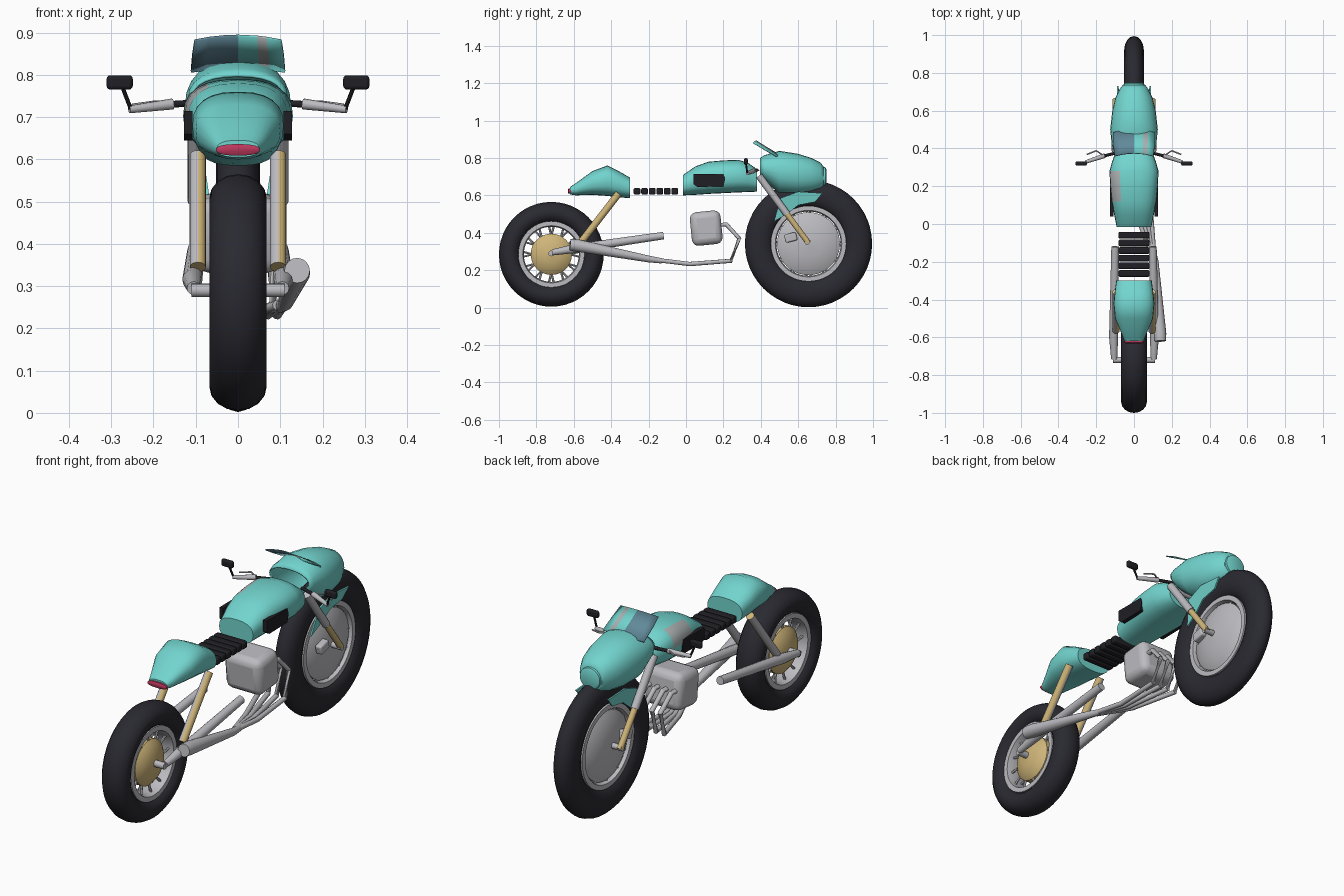
import bpy, bmesh
from math import sin, cos, pi, copysign
from mathutils import Vector

cube = bpy.data.objects.get("Cube")
if cube:
    bpy.data.objects.remove(cube, do_unlink=True)


def material(name, rgb):
    m = bpy.data.materials.new(name)
    m.use_nodes = True
    m.diffuse_color = (*rgb, 1)
    bsdf = next(n for n in m.node_tree.nodes if n.type == 'BSDF_PRINCIPLED')
    bsdf.inputs["Base Color"].default_value = (*rgb, 1)
    return m


TEAL = material("teal_paint", (0.17, 0.66, 0.62))
RUBBER = material("rubber", (0.022, 0.022, 0.03))
BLACK = material("black_trim", (0.014, 0.014, 0.018))
METAL = material("silver_metal", (0.50, 0.50, 0.53))
GOLD = material("gold_metal", (0.62, 0.46, 0.19))
RED = material("red_lens", (0.50, 0.04, 0.11))
GLASS = material("slate_glass", (0.12, 0.25, 0.32))
STRIPE = material("grey_stripe", (0.42, 0.45, 0.45))


def finish(name, bm, mats, angle=40, rule=None):
    bmesh.ops.recalc_face_normals(bm, faces=bm.faces)
    me = bpy.data.meshes.new(name)
    bm.to_mesh(me)
    bm.free()
    for m in mats:
        me.materials.append(m)
    if rule:
        for p in me.polygons:
            p.material_index = rule(p)
    ob = bpy.data.objects.new(name, me)
    bpy.context.collection.objects.link(ob)
    bpy.ops.object.select_all(action='DESELECT')
    ob.select_set(True)
    bpy.context.view_layer.objects.active = ob
    bpy.ops.object.shade_smooth_by_angle(angle=angle * pi / 180)
    return ob


def skin(bm, rings, caps=(True, True), loop=False):
    """Bridge closed rings of points into a surface."""
    vs = [[bm.verts.new(p) for p in r] for r in rings]
    pairs = list(zip(vs, vs[1:])) + ([(vs[-1], vs[0])] if loop else [])
    for a, b in pairs:
        for i in range(len(a)):
            j = (i + 1) % len(a)
            bm.faces.new((a[i], a[j], b[j], b[i]))
    if not loop:
        for use, ring in zip(caps, (vs[0], vs[-1])):
            if use:
                bm.faces.new(ring)


def body(name, sections, mats, power=0.8, caps=(True, True), rule=None, n=24):
    """Loft rounded sections (y, bottom, top, half width)."""
    rings = []
    for y, lo, hi, w in sections:
        ring = []
        for i in range(n):
            c, s = cos(2 * pi * i / n), sin(2 * pi * i / n)
            ring.append((copysign(abs(c) ** power, c) * w, y,
                         (lo + hi) / 2 + copysign(abs(s) ** power, s) * (hi - lo) / 2))
        rings.append(ring)
    bm = bmesh.new()
    skin(bm, rings, caps)
    return finish(name, bm, mats, 50, rule)


def add_tube(bm, path, radii, n=12):
    pts = [Vector(p) for p in path]
    rings = []
    for i, p in enumerate(pts):
        d = (pts[min(i + 1, len(pts) - 1)] - pts[max(i - 1, 0)]).normalized()
        u = d.cross(Vector((0.02, 0.1, 1))).normalized()
        v = d.cross(u)
        rings.append([p + radii[i] * (u * cos(2 * pi * k / n) + v * sin(2 * pi * k / n))
                      for k in range(n)])
    skin(bm, rings)


def tube(name, path, radii, mat, n=12):
    if not isinstance(radii, (list, tuple)):
        radii = [radii] * len(path)
    bm = bmesh.new()
    add_tube(bm, path, radii, n)
    return finish(name, bm, [mat])


def box(name, centre, size, mat, bevel=0.01, tilt=0):
    bm = bmesh.new()
    bmesh.ops.create_cube(bm, size=1)
    bmesh.ops.scale(bm, vec=size, verts=bm.verts)
    ob = finish(name, bm, [mat], 60)
    ob.location = centre
    ob.rotation_euler.x = tilt
    mod = ob.modifiers.new("bevel", 'BEVEL')
    mod.width, mod.segments = bevel, 3
    return ob


def lathe(name, y, z, profile, mat, n=48):
    """Spin a closed profile (x, radius) around the axle."""
    bm = bmesh.new()
    skin(bm, [[(x, y + r * cos(2 * pi * i / n), z + r * sin(2 * pi * i / n))
               for x, r in profile] for i in range(n)], loop=True)
    return finish(name, bm, [mat], 35)


def plate(name, outline, x_of_z, thick, mat):
    """Side plate with a (y, z) outline; x follows the height."""
    bm = bmesh.new()
    skin(bm, [[(x_of_z(z) + t, y, z) for y, z in outline] for t in (0, thick)])
    return finish(name, bm, [mat], 30)


def wheel(label, y, z, outer, inner, half, hub, hub_half, hub_mat):
    mid, h = (outer + inner) / 2, (outer - inner) / 2
    tyre = [(half * cos(a), mid + h * sin(a)) for a in (2 * pi * i / 16 for i in range(16))]
    lathe(label + "_tyre", y, z, tyre, RUBBER)
    w = half * 0.72
    lathe(label + "_rim", y, z, [(-w, inner + .012), (-w, inner - .012), (-w * .5, inner - .018),
                                 (w * .5, inner - .018), (w, inner - .012), (w, inner + .012)], METAL)
    # domed hub cover
    dome = [(hub_half, .002), (hub_half * .93, hub * .4), (hub_half * .7, hub * .8), (hub_half * .4, hub)]
    lathe(label + "_hub", y, z, dome + [(-x, r) for x, r in reversed(dome)], hub_mat)
    bm = bmesh.new()
    for i in range(12):
        for s in (-1, 1):
            a = 2 * pi * i / 12
            b = a + s * 0.1
            add_tube(bm, [(s * hub_half * .3, y + hub * .9 * cos(a), z + hub * .9 * sin(a)),
                          (s * w * .5, y + inner * cos(b), z + inner * sin(b))], [.006, .006], 6)
    finish(label + "_spokes", bm, [METAL])


wheel("rear", -.72, .285, .28, .165, .068, .11, .06, GOLD)
wheel("front", .655, .342, .34, .19, .052, .168, .06, METAL)

# Bodywork
body("tail_cowl", [(-.62, .605, .645, .05), (-.59, .6, .665, .062), (-.5, .603, .73, .1),
                   (-.42, .597, .76, .108), (-.36, .59, .73, .102), (-.3, .585, .695, .094)], [TEAL])
body("tail_light", [(-.632, .615, .63, .044), (-.628, .609, .636, .052),
                    (-.612, .609, .636, .052)], [RED])
body("tank", [(-.015, .6, .71, .092), (.05, .603, .755, .105), (.12, .608, .78, .118),
              (.2, .612, .787, .126), (.28, .616, .79, .13), (.33, .618, .775, .116),
              (.38, .62, .74, .098)], [TEAL, STRIPE],
     rule=lambda p: int(.12 < p.center.y < .28 and p.center.x < -.08 and p.center.z > .70))
shell = body("front_fairing", [(.395, .71, .80, .108), (.42, .675, .815, .118), (.5, .61, .838, .126),
                               (.6, .605, .822, .115), (.67, .615, .8, .098), (.72, .63, .775, .072),
                               (.735, .645, .755, .06)], [TEAL], power=.9, caps=(False, True))
mod = shell.modifiers.new("shell", 'SOLIDIFY')
mod.thickness = .006
body("headlight", [(.72, .645, .755, .056), (.745, .648, .75, .054), (.75, .658, .74, .043)],
     [TEAL], power=1)

# Windscreen with painted half and stripe
xs = [-.112, -.075, -.035, 0, .05, .075, .112]
bm = bmesh.new()
rows = [[bm.verts.new((x * k, y - x * x * 1.2, z - x * x * d)) for x in xs]
        for k, y, z, d in ((1, .5, .818, .7), (.97, .43, .86, .8), (.92, .375, .895, .9))]
for a, b in zip(rows, rows[1:]):
    for i in range(len(xs) - 1):
        bm.faces.new((a[i], a[i + 1], b[i + 1], b[i]))
screen = finish("windscreen", bm, [GLASS, TEAL, STRIPE], 40,
                lambda p: 0 if p.center.x < 0 else 2 if .045 < p.center.x < .072 else 1)
mod = screen.modifiers.new("thickness", 'SOLIDIFY')
mod.thickness = .005

# Ribbed seat
for i in range(6):
    box("seat_rib_%d" % (i + 1), (0, -.262 + .0405 * i, .622), (.164, .036, .036), BLACK, .009)

# Engine
box("engine", (0, .108, .425), (.2, .165, .18), METAL, .035, .1)

# Exhaust headers gathering into one silencer
for i, x in enumerate((-.07, -.025, .02, .065)):
    tube("header_%d" % (i + 1), [(x, .16, .44), (x, .215, .445), (x + .01, .285, .37),
                                 (x + .02, .24, .25), (.06 + x * .5, .02, .233),
                                 (.1 + x * .1, -.16, .255)], .012, METAL, 10)
tube("silencer", [(.1, -.13, .25), (.112, -.2, .26), (.138, -.58, .332), (.14, -.62, .337)],
     [.014, .018, .033, .03], METAL, 16)

fender = [(.47, .46), (.505, .585), (.6, .62), (.73, .612), (.69, .565), (.6, .548), (.54, .50)]
pad = [(.04, .66), (.04, .715), (.2, .715), (.21, .69), (.2, .648), (.06, .645)]
for s, side in ((1, "left_"), (-1, "right_")):
    # Swingarm, shocks and forks
    tube(side + "swingarm", [(s * .105, -.715, .295), (s * .108, -.6, .315), (s * .1, -.12, .385)],
         [.016, .024, .02], METAL)
    shock = tube(side + "shock", [(s * .095, -.565, .345), (s * .095, -.36, .61)], .019, GOLD, 16)
    shock.data.materials.append(METAL)
    for p in shock.data.polygons:
        p.material_index = int(p.normal.x < -.05)
    tube(side + "fork_upper", [(s * .1, .39, .705), (s * .1, .54, .5)], .019, METAL)
    tube(side + "fork_lower", [(s * .1, .535, .507), (s * .1, .655, .345)], .015, GOLD)
    box(side + "caliper", (s * .065, .56, .375), (.035, .065, .045), METAL, .008, .25)
    tube(side + "axle_cap", [(s * .05, .648, .35), (s * .112, .648, .35)], .014, METAL)
    # Fender blades and knee pads
    plate(side + "fender", fender, lambda z: s * (.06 + (z - .46) * .15), s * .008, TEAL)
    plate(side + "knee_pad", pad, lambda z: s * .108, s * .02, BLACK)
    # Bars, levers and mirrors
    tube(side + "bar", [(s * .08, .38, .735), (s * .16, .36, .73)], .008, BLACK)
    tube(side + "grip", [(s * .155, .362, .731), (s * .257, .328, .718)], [.013, .009], METAL)
    tube(side + "lever", [(s * .165, .365, .735), (s * .2, .388, .735), (s * .25, .368, .728)],
         .004, METAL, 8)
    tube(side + "mirror_stem", [(s * .254, .328, .72), (s * .275, .32, .775)], .005, BLACK, 8)
    box(side + "mirror", (s * .28, .32, .782), (.062, .022, .034), BLACK, .009)

# Axle and steering column
tube("rear_axle", [(-.11, -.72, .29), (.11, -.72, .29)], .016, METAL)
tube("fork_bridge", [(-.1, .395, .69), (.1, .395, .69)], .014, METAL)
